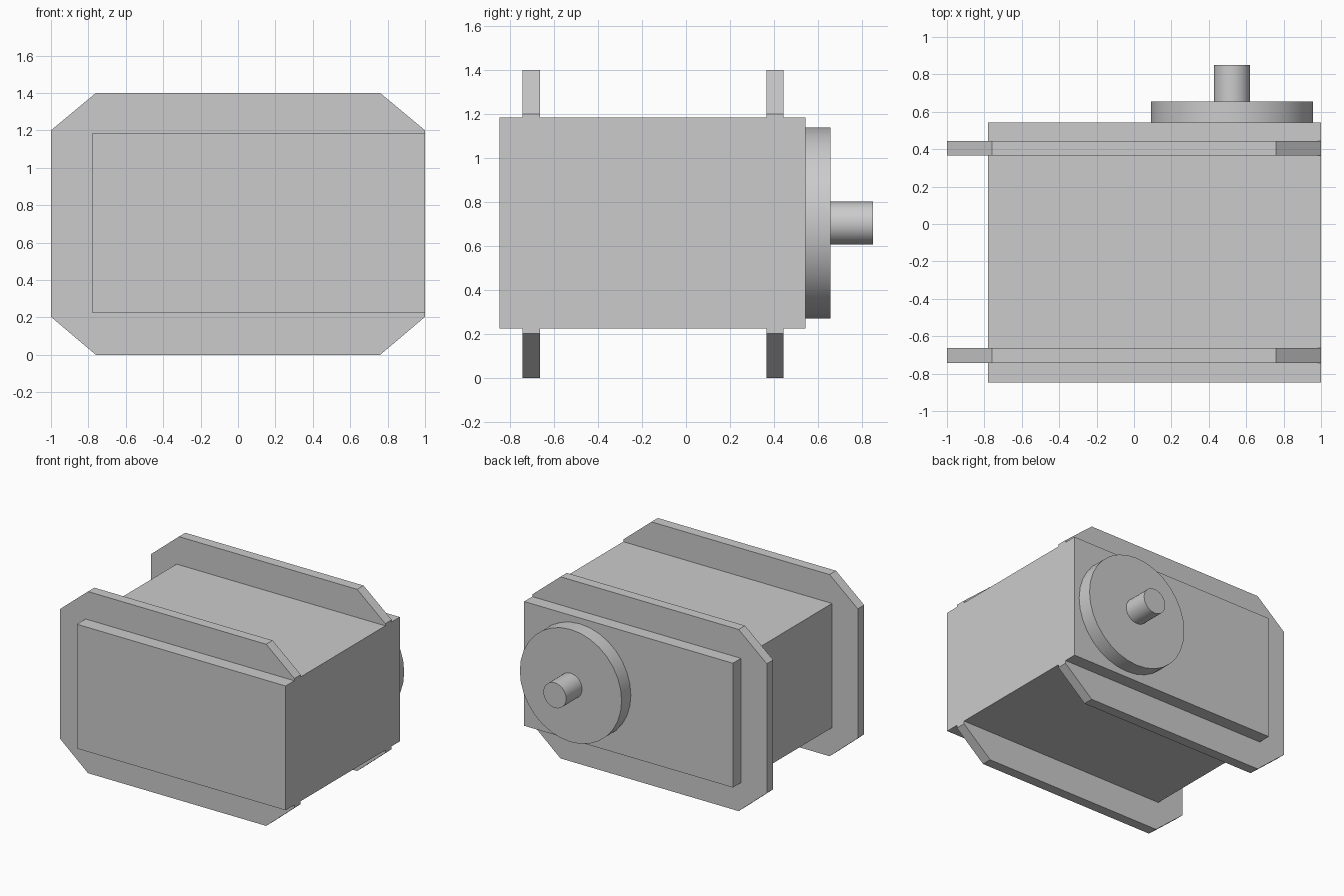
import bpy
import bmesh
import math

old = bpy.data.objects.get("Cube")
if old:
    bpy.data.objects.remove(old, do_unlink=True)

grey = bpy.data.materials.new("light grey")
grey.use_nodes = True
colour = (0.6, 0.6, 0.6, 1)
grey.diffuse_color = colour
grey.node_tree.nodes["Principled BSDF"].inputs["Base Color"].default_value = colour


def extrude_profile(name, points, y0, y1, smooth=False):
    """Extrude an x-z outline from y0 to y1."""
    bm = bmesh.new()
    face = bm.faces.new([bm.verts.new((x, y0, z)) for x, z in points])
    grown = bmesh.ops.extrude_face_region(bm, geom=[face])["geom"]
    verts = [v for v in grown if isinstance(v, bmesh.types.BMVert)]
    bmesh.ops.translate(bm, verts=verts, vec=(0, y1 - y0, 0))
    bmesh.ops.recalc_face_normals(bm, faces=bm.faces)
    mesh = bpy.data.meshes.new(name)
    bm.to_mesh(mesh)
    bm.free()
    mesh.materials.append(grey)
    obj = bpy.data.objects.new(name, mesh)
    bpy.context.collection.objects.link(obj)
    if smooth:
        bpy.ops.object.select_all(action="DESELECT")
        obj.select_set(True)
        bpy.context.view_layer.objects.active = obj
        bpy.ops.object.shade_smooth_by_angle(angle=math.radians(35))
    return obj


def circle(cx, cz, radius, sides):
    steps = [2 * math.pi * i / sides for i in range(sides)]
    return [(cx + radius * math.cos(a), cz + radius * math.sin(a)) for a in steps]


# Motor housing
extrude_profile("housing", [(-0.78, 0.225), (1, 0.225), (1, 1.183), (-0.78, 1.183)], -0.848, 0.543)

# Chamfered end plates
plate = [(-0.76, 0), (0.76, 0), (1, 0.203), (1, 1.2),
         (0.76, 1.4), (-0.76, 1.4), (-1, 1.2), (-1, 0.203)]
extrude_profile("front_plate", plate, -0.742, -0.664)
extrude_profile("back_plate", plate, 0.366, 0.444)

# Round boss and output shaft
extrude_profile("boss", circle(0.524, 0.704, 0.434, 32), 0.54, 0.656, True)
extrude_profile("shaft", circle(0.524, 0.704, 0.097, 24), 0.65, 0.85, True)
